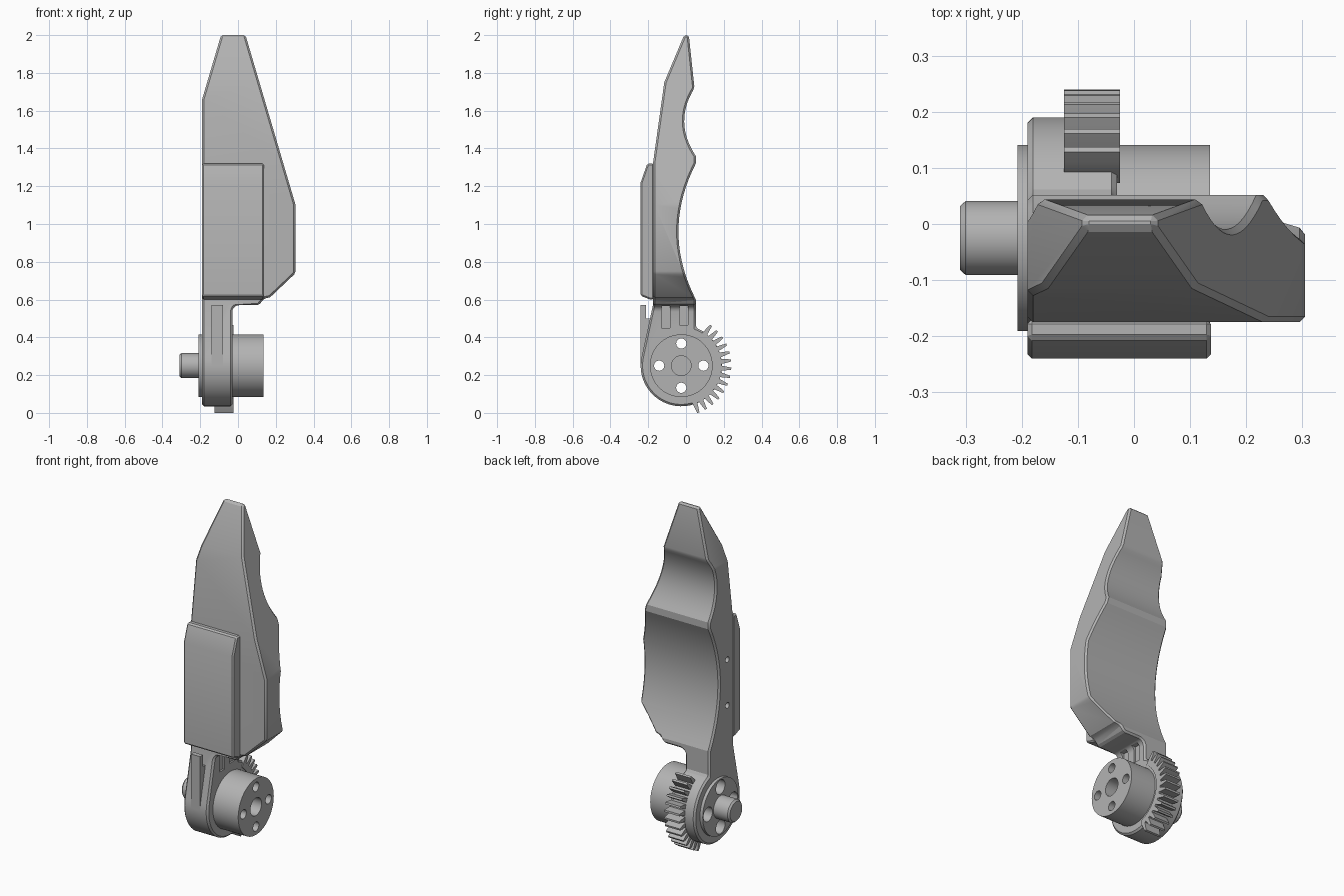
import bpy, bmesh, math
from mathutils import Vector

if "Cube" in bpy.data.objects:
    bpy.data.objects.remove(bpy.data.objects["Cube"])

grey = bpy.data.materials.new("plain grey")
grey.use_nodes = True
colour = (0.45, 0.45, 0.45, 1)
grey.diffuse_color = colour
grey.node_tree.nodes["Principled BSDF"].inputs["Base Color"].default_value = colour

HUB_Y, HUB_Z = -0.025, 0.25


def finish_bmesh(name, bm):
    bmesh.ops.recalc_face_normals(bm, faces=bm.faces)
    mesh = bpy.data.meshes.new(name)
    bm.to_mesh(mesh)
    bm.free()
    mesh.materials.append(grey)
    obj = bpy.data.objects.new(name, mesh)
    bpy.context.collection.objects.link(obj)
    return obj


def prism(name, outline, axis, start, end):
    """Extrude an outline: (y, z) along x, or (x, z) along y."""
    bm = bmesh.new()
    place = (lambda u, v: (start, u, v)) if axis == "x" else (lambda u, v: (u, start, v))
    face = bm.faces.new([bm.verts.new(place(u, v)) for u, v in outline])
    out = bmesh.ops.extrude_face_region(bm, geom=[face])
    shift = Vector((end - start, 0, 0)) if axis == "x" else Vector((0, end - start, 0))
    bmesh.ops.translate(bm, vec=shift, verts=[e for e in out["geom"] if isinstance(e, bmesh.types.BMVert)])
    return finish_bmesh(name, bm)


def lathe(name, profile, y, z, steps):
    """Spin (x, radius) points around an axis parallel to x."""
    bm = bmesh.new()
    verts = [bm.verts.new((x, y + r, z)) for x, r in profile]
    edges = [bm.edges.new(pair) for pair in zip(verts, verts[1:])]
    bmesh.ops.spin(bm, geom=verts + edges, cent=(0, y, z), axis=(1, 0, 0),
                   angle=math.tau, steps=steps)
    bmesh.ops.remove_doubles(bm, verts=bm.verts, dist=0.0001)
    return finish_bmesh(name, bm)


def box(name, x0, x1, y0, y1, z0, z1):
    return prism(name, [(y0, z0), (y1, z0), (y1, z1), (y0, z1)], "x", x0, x1)


def boolean(obj, cutter, operation="DIFFERENCE"):
    cutter.hide_render = True
    mod = obj.modifiers.new("cut", "BOOLEAN")
    mod.operation, mod.solver, mod.object = operation, "EXACT", cutter


def bevel(obj, width):
    mod = obj.modifiers.new("edge", "BEVEL")
    mod.width, mod.segments = width, 1
    mod.limit_method, mod.angle_limit = "ANGLE", math.radians(36)
    mod.use_clamp_overlap = False


def bake(obj, angle=25):
    """Apply the modifiers, then shade smooth with sharp edges kept."""
    bpy.context.view_layer.update()
    graph = bpy.context.evaluated_depsgraph_get()
    mesh = bpy.data.meshes.new_from_object(obj.evaluated_get(graph))
    obj.modifiers.clear()
    obj.data = mesh
    mesh.materials.clear()
    mesh.materials.append(grey)
    mesh.shade_smooth()
    mesh.set_sharp_from_angle(angle=math.radians(angle))


def scoop(start, end, depth, n):
    """Hollow curve between two (y, z) points, pushed towards the front."""
    pts = []
    for i in range(n + 1):
        t = i / n
        pts.append((start[0] + (end[0] - start[0]) * t - depth * 4 * t * (1 - t),
                    start[1] + (end[1] - start[1]) * t))
    return pts


def arc(cy, cz, radius, first, last, n):
    angles = [math.radians(first + (last - first) * i / n) for i in range(n + 1)]
    return [(cy + radius * math.cos(a), cz + radius * math.sin(a)) for a in angles]


# Blade and hub housing: side profile trimmed by the front outline
side = [(-0.175, 0.57), (-0.175, 1.32), (-0.115, 1.75), (-0.01, 2.0), (0.015, 2.0)]
side += scoop((0.045, 1.72), (0.052, 1.36), 0.058, 14)
side += scoop((0.052, 1.32), (0.052, 0.6), 0.092, 18)
side += arc(HUB_Y, HUB_Z, 0.215, 69, -192, 52)
front = [(-0.19, -0.05), (-0.19, 1.66), (-0.078, 2.04), (0.028, 2.04), (0.305, 1.1),
         (0.305, 0.74), (0.17, 0.612), (0.138, 0.605), (0.11, 0.57)]
front += arc(0.005, 0.535, 0.035, 90, 180, 5) + [(-0.03, -0.05)]
blade = prism("blade_and_housing", side, "x", -0.6, 0.6)
outline = prism("outline_cutter", front, "y", -0.6, 0.6)
boolean(blade, outline, "INTERSECT")
bevel(blade, 0.01)
cutters = [outline]

# Bore for the hub, relief grooves under the blade, side screw holes
cuts = [lathe("bore_cutter", [(-0.4, 0), (-0.4, 0.164), (0.4, 0.164), (0.4, 0)], HUB_Y, HUB_Z, 64)]
for y0, y1, z0 in ((-0.13, -0.085, 0.45), (-0.035, 0.01, 0.465)):
    cuts.append(box("groove_cutter", -0.04, 0.03, y0, y1, z0, 0.566))
for z in (0.81, 1.08):
    cuts.append(lathe("screw_cutter", [(-0.25, 0), (-0.25, 0.017), (-0.12, 0.017), (-0.12, 0)],
                      -0.115, z, 24))
for c in cuts:
    boolean(blade, c)
cutters += cuts
bake(blade)

# Raised pad on the front
pad = prism("front_pad", [(-0.17, 0.6), (-0.19, 0.6), (-0.24, 0.62), (-0.24, 1.22),
                          (-0.205, 1.32), (-0.17, 1.32)], "x", -0.19, 0.137)
bevel(pad, 0.008)
bake(pad)

# Hooked rib on the front of the housing
rib = prism("front_rib", [(-0.24, 0.25), (-0.24, 0.57), (-0.212, 0.57), (-0.212, 0.5),
                          (-0.17, 0.5), (-0.17, 0.25)], "x", -0.14, -0.08)
bake(rib)

# Hub: shaft stub, flange and drum turned as one piece
hub = lathe("hub", [(-0.31, 0), (-0.31, 0.057), (-0.3, 0.066), (-0.208, 0.066), (-0.208, 0.166),
                    (0.135, 0.166), (0.135, 0.052), (0.06, 0.052), (0.06, 0)], HUB_Y, HUB_Z, 64)
for i in range(4):
    a = i * math.pi / 2
    hole = lathe("bolt_cutter", [(-0.4, 0), (-0.4, 0.042), (-0.12, 0.042), (-0.12, 0.027),
                                 (0.4, 0.027), (0.4, 0)],
                 HUB_Y + 0.117 * math.cos(a), HUB_Z + 0.117 * math.sin(a), 28)
    boolean(hub, hole)
    cutters.append(hole)
bake(hub)

# Gear sector at the back
teeth, pitch = 14, 9.5
sector = []
for i in range(teeth):
    mid = 53.5 - i * pitch
    for offset, radius in ((3.4, 0.214), (2.3, 0.24), (1.2, 0.265),
                           (-1.2, 0.265), (-2.3, 0.24), (-3.4, 0.214)):
        sector += arc(HUB_Y, HUB_Z, radius, mid + offset, mid, 1)[:1]
sector += arc(HUB_Y, HUB_Z, 0.18, 53.5 - (teeth - 1) * pitch - 3.4, 56.9, 30)
gear = prism("gear_sector", sector, "x", -0.125, -0.025)
bake(gear)

for c in cutters:
    bpy.data.objects.remove(c)
